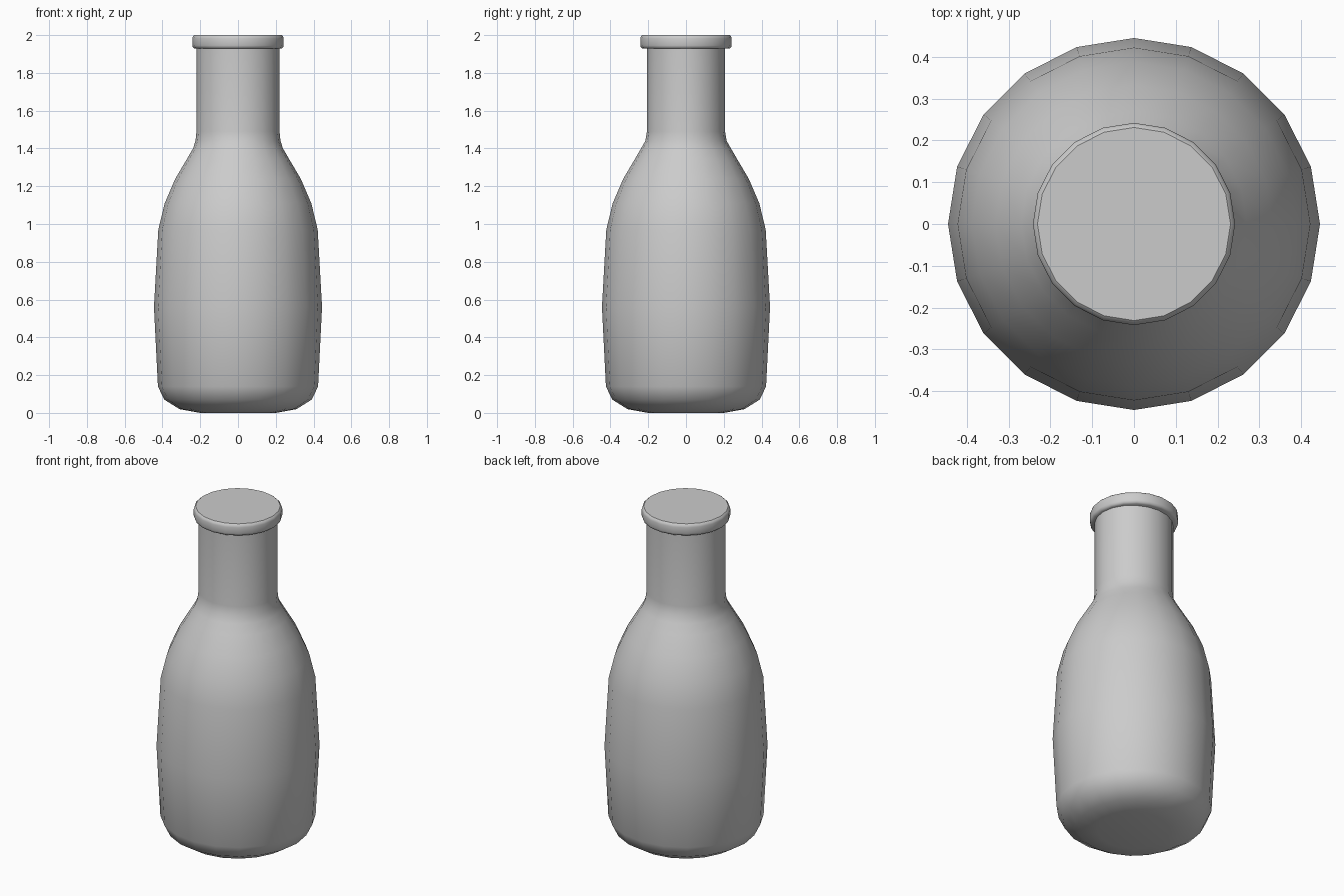
import bpy, bmesh, math

cube = bpy.data.objects.get("Cube")
if cube:
    bpy.data.objects.remove(cube, do_unlink=True)

SIDES = 20
grey = bpy.data.materials.new("plain grey")
grey.use_nodes = True
colour = (0.6, 0.6, 0.6, 1)
grey.diffuse_color = colour
grey.node_tree.nodes["Principled BSDF"].inputs["Base Color"].default_value = colour


def lathe(name, profile, angle):
    """Spin (x radius, y radius, z) rings into a capped solid."""
    bm = bmesh.new()
    rings = []
    for rx, ry, z in profile:
        turns = [2 * math.pi * i / SIDES for i in range(SIDES)]
        rings.append([bm.verts.new((rx * math.cos(t), ry * math.sin(t), z)) for t in turns])
    for low, high in zip(rings, rings[1:]):
        for i in range(SIDES):
            j = (i + 1) % SIDES
            bm.faces.new((low[i], low[j], high[j], high[i]))
    bm.faces.new(rings[0][::-1])
    bm.faces.new(rings[-1])
    mesh = bpy.data.meshes.new(name)
    bm.to_mesh(mesh)
    bm.free()
    mesh.materials.append(grey)
    obj = bpy.data.objects.new(name, mesh)
    bpy.context.collection.objects.link(obj)
    bpy.ops.object.select_all(action='DESELECT')
    obj.select_set(True)
    bpy.context.view_layer.objects.active = obj
    bpy.ops.object.shade_smooth_by_angle(angle=math.radians(angle))
    return obj


# Bottle body with rounded base, swelling belly and slightly oval neck
body = [(0.2, 0), (0.31, 0.02), (0.39, 0.07), (0.424, 0.14), (0.445, 0.56),
        (0.422, 0.97), (0.388, 1.11), (0.332, 1.24), (0.27, 1.345), (0.238, 1.4)]
neck = [(0.225, 0.215, 1.44), (0.22, 0.207, 1.49), (0.22, 0.207, 1.94)]
lathe("bottle_body", [(r, r, z) for r, z in body] + neck, 50)

# Rounded lip closed by a flat top
lip = [(0.228, 1.928), (0.238, 1.934), (0.242, 1.945),
       (0.242, 1.982), (0.239, 1.993), (0.231, 2.0)]
lathe("bottle_lip", [(r, r, z) for r, z in lip], 40)
